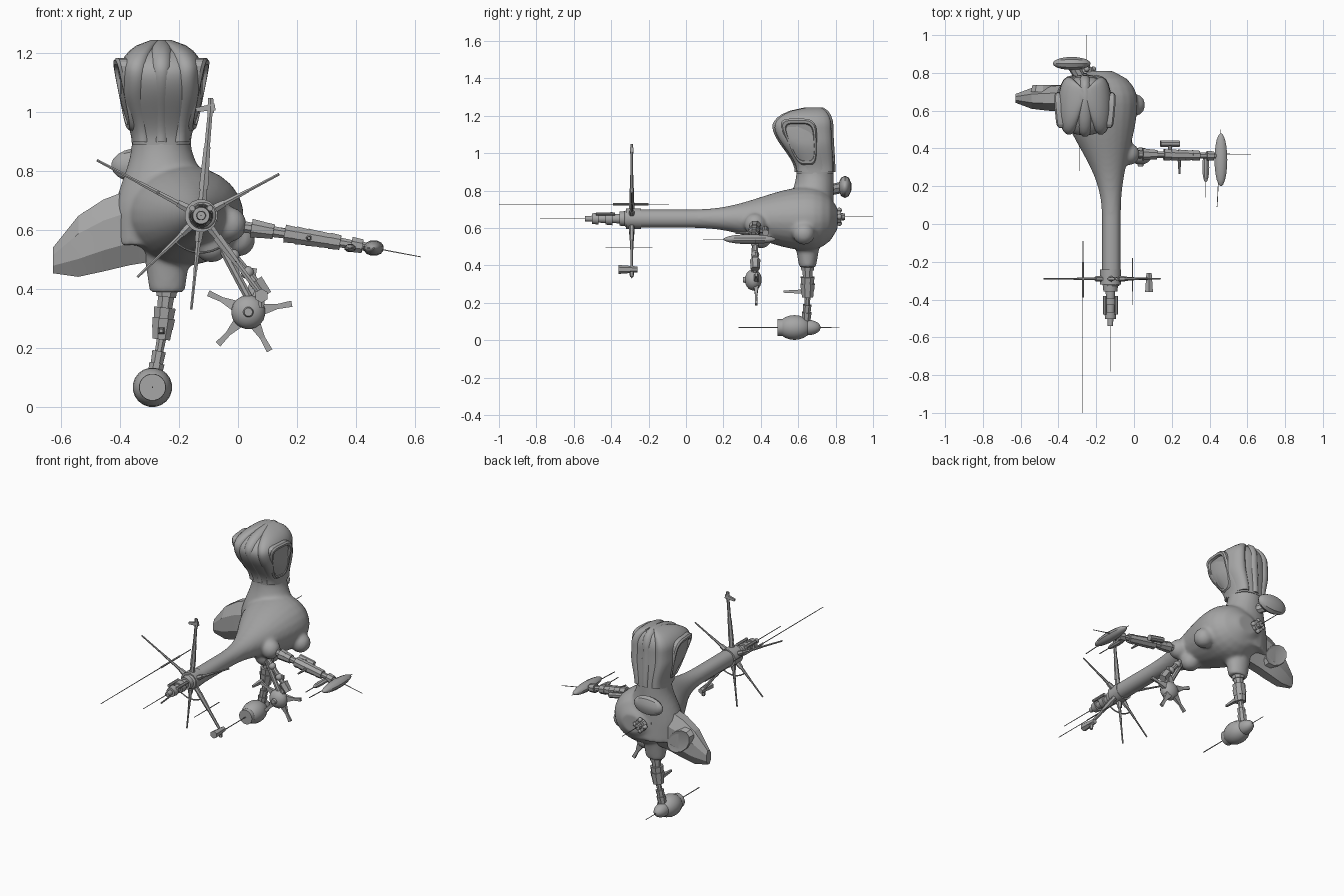
import bpy, bmesh, math
from mathutils import Vector

old = bpy.data.objects.get("Cube")
if old:
    bpy.data.objects.remove(old, do_unlink=True)

grey = bpy.data.materials.new("hull grey")
grey.use_nodes = True
shade = (0.38, 0.38, 0.38, 1)
grey.diffuse_color = shade
grey.node_tree.nodes["Principled BSDF"].inputs["Base Color"].default_value = shade

X, Y, Z = Vector((1, 0, 0)), Vector((0, 1, 0)), Vector((0, 0, 1))


def at(x, y, z):
    return Vector((x, y, z))


def ease(t):
    t = min(max(t, 0), 1)
    return t * t * (3 - 2 * t)


def spread(count, start, end):
    return [start + (end - start) * i / (count - 1) for i in range(count)]


def make(name, bm, angle=35):
    """Turn a bmesh into a named, shaded object."""
    bmesh.ops.recalc_face_normals(bm, faces=bm.faces)
    mesh = bpy.data.meshes.new(name)
    bm.to_mesh(mesh)
    bm.free()
    mesh.materials.append(grey)
    thing = bpy.data.objects.new(name, mesh)
    bpy.context.collection.objects.link(thing)
    bpy.ops.object.select_all(action='DESELECT')
    thing.select_set(True)
    bpy.context.view_layer.objects.active = thing
    bpy.ops.object.shade_smooth_by_angle(angle=math.radians(angle))
    return thing


def loft(bm, rings, u, v, sides=24, power=1.0):
    """Skin elliptical rings (centre, radius u, radius v); power below one makes them boxier."""
    def bend(value):
        return math.copysign(abs(value) ** power, value)

    loops = []
    for centre, a, b in rings:
        turns = [math.tau * (i + 0.5) / sides for i in range(sides)]
        loops.append([bm.verts.new(centre + u * a * bend(math.cos(t)) + v * b * bend(math.sin(t)))
                      for t in turns])
    for low, high in zip(loops, loops[1:]):
        for i in range(sides):
            j = (i + 1) % sides
            bm.faces.new((low[i], low[j], high[j], high[i]))
    bm.faces.new(loops[0])
    bm.faces.new(loops[-1])


def rod(bm, start, end, radius, tip=None, sides=8, flat=1.0):
    """Straight or tapered rod, squashed along y by flat."""
    along = (end - start).normalized()
    across = Y - along * along.y
    across = across.normalized() if across.length > 0.1 else Z
    tip = radius if tip is None else tip
    loft(bm, [(start, radius, radius * flat), (end, tip, tip * flat)],
         along.cross(across), across, sides)


def stack(bm, start, end, *radii, sides=10):
    """Collars of equal length in a row."""
    joints = [start.lerp(end, i / len(radii)) for i in range(len(radii) + 1)]
    for low, high, radius in zip(joints, joints[1:], radii):
        rod(bm, low, high, radius, radius * 0.9, sides)


def egg(bm, centre, axis, half, u, v, a, b, sides=20):
    """Ellipsoid with its poles on axis."""
    turns = spread(11, 0.1, math.pi - 0.1)
    loft(bm, [(centre - axis * half * math.cos(t), a * math.sin(t), b * math.sin(t))
              for t in turns], u, v, sides)


def ball(bm, centre, radius):
    egg(bm, centre, Z, radius, X, Y, radius, radius)


def needle(bm, start, end):
    rod(bm, start, end, 0.003, 0.002, sides=4)


# Main hull: boom, neck, socket and side bumps fused together
bm = bmesh.new()
rings = []
for y in spread(28, -0.33, 0.81):
    swell = ease(y / 0.65) ** 1.5
    end = math.sqrt(1 - (max(0, y - 0.65) / 0.17) ** 2)
    rings.append((at(-0.12 - 0.06 * swell, y, 0.65), (0.05 + 0.15 * swell) * end,
                  (0.05 + 0.12 * swell) * end))
loft(bm, rings, X, Z)
rings = []
for z in spread(12, 0.55, 0.95):
    flare = ease((0.9 - z) / 0.25)
    rings.append((at(-0.26 + 0.02 * flare, 0.69 - 0.03 * flare, z),
                  0.1 + 0.08 * flare, 0.1 + 0.03 * flare))
loft(bm, rings, X, Y)
socket = at(-0.24, 0.65, 0.39)
loft(bm, [(socket, 0.06, 0.045), (socket + Z * 0.2, 0.09, 0.08)], X, Y)
for bump in (at(0, 0.63, 0.57), at(-0.03, 0.37, 0.62), at(-0.09, 0.4, 0.55)):
    ball(bm, bump, 0.06)
hull = make("main_hull", bm)
fuse = hull.modifiers.new("fuse", 'REMESH')
fuse.mode = 'VOXEL'
fuse.voxel_size = 0.01
fuse.use_smooth_shade = True
soften = hull.modifiers.new("soften", 'SMOOTH')
soften.iterations = 8


# Upper head and its rounded vertical lobes
def head_rings(shift=0, share=1, lift=0):
    rings = []
    for t in spread(20, 0, 1):
        dome = math.sqrt(1 - (max(0, t - 0.7) / 0.31) ** 2)
        lean = ease(t * 1.4)
        wide = (0.1 + 0.04 * ease(t * 2)) * dome
        deep = (0.1 + 0.055 * lean) * dome
        centre = at(-0.26 + shift * wide, 0.69 - 0.065 * lean + 0.08 * (1 - dome),
                    0.89 + 0.345 * t + lift)
        rings.append((centre, wide * share, deep + lift - abs(shift) * lift * 2))
    return rings


bm = bmesh.new()
loft(bm, head_rings(), X, Y, 32, 0.8)
make("upper_head", bm, 50)
bm = bmesh.new()
for shift in (-0.6, 0, 0.6):
    loft(bm, head_rings(shift, 0.4, 0.01), X, Y, 20, 0.9)
make("head_lobes", bm, 60)

# Framed, sunken windows on both sides of the head, narrower towards the neck
for name, side in (("head_window_left", X), ("head_window_right", -X)):
    bm = bmesh.new()
    rings = []
    for out, size in ((-0.07, 1), (-0.01, 1), (0, 0.93), (0, 0.82), (-0.012, 0.78)):
        rings.append((at(-0.26, 0.62, 1.06) + side * (0.135 + out), 0.08 * size, 0.125 * size))
    loft(bm, rings, Y + side * 0.12, Z + side * 0.2, 24, 0.5)
    for vert in bm.verts:
        vert.co.y = 0.7 - (0.7 - vert.co.y) * (1 + 2.8 * (vert.co.z - 1.06))
    make(name, bm, 20)

# Faceted side pod with a raised panel on its rear
bm = bmesh.new()
rings = []
for t in spread(6, 0, 0.97):
    fade = math.sqrt(1 - t ** 4)
    rings.append((at(-0.2 - 0.44 * t, 0.665, 0.63 - 0.14 * t * t), 0.075 * fade, 0.14 * fade))
loft(bm, rings, Y, Z, 8)
make("side_pod", bm, 15)
bm = bmesh.new()
panel = at(-0.46, 0.7, 0.58)
loft(bm, [(panel, 0.09, 0.08), (panel + Y * 0.035, 0.08, 0.07), (panel + Y * 0.03, 0.06, 0.05)],
     X - Z * 0.4, Z, 12)
make("pod_panel", bm, 20)

# Rear capsule on its stalk
bm = bmesh.new()
capsule = at(-0.33, 0.85, 0.82)
egg(bm, capsule, X, 0.1, Y, Z, 0.036, 0.06, 10)
rod(bm, at(-0.27, 0.75, 0.8), capsule, 0.03)
make("rear_capsule", bm)

# Rear nozzle ringed by small thrusters
bm = bmesh.new()
nozzle = at(-0.25, 0.76, 0.66)
stack(bm, nozzle, nozzle + Y * 0.09, 0.06, 0.03, 0.04, 0.02)
needle(bm, nozzle, nozzle + Y * 0.24)
for u in (X, -X, Z, -Z):
    ball(bm, nozzle + Y * 0.06 + u * 0.035, 0.014)
make("rear_nozzle", bm)

# Lower leg with a side fin
bm = bmesh.new()
knee = at(-0.26, 0.65, 0.23)
foot = at(-0.29, 0.6, 0.068)
stack(bm, socket + Z * 0.02, knee, 0.04, 0.03, 0.04, 0.042, 0.036, sides=8)
stack(bm, knee, foot + Y * 0.04, 0.017, 0.025, 0.028, 0.022, sides=8)
fin = knee + Z * 0.03
rod(bm, fin, fin - Y * 0.13, 0.018, 0.008, 4)
make("lower_leg", bm, 25)

# Foot bulb with its long needle
bm = bmesh.new()
egg(bm, foot - Y * 0.02, Y, 0.09, X, Z, 0.067, 0.067)
egg(bm, foot + Y * 0.05, Y, 0.07, X, Z, 0.042, 0.042)
rod(bm, foot - Y * 0.11, foot, 0.045, 0.05, 20)
needle(bm, foot - Y * 0.32, foot + Y * 0.22)
make("foot_bulb", bm)

# Side arm with a pod and a fin
bm = bmesh.new()
shoulder, wrist = at(-0.03, 0.37, 0.62), at(0.46, 0.36, 0.54)
stack(bm, shoulder, wrist, 0.045, 0.022, 0.034, 0.03, 0.02, 0.033, 0.033, 0.032, 0.03, 0.03,
      0.018, 0.028, 0.016, sides=8)
elbow = shoulder.lerp(wrist, 0.45)
reach = X * 0.05 - Z * 0.01
rod(bm, elbow + Y * 0.06 - reach, elbow + Y * 0.06 + reach, 0.018)
rod(bm, elbow, elbow + Y * 0.06, 0.012)
rod(bm, elbow + reach, elbow + reach - Y * 0.1, 0.012, 0.005)
make("side_arm", bm, 25)

# Arm blades and needles
bm = bmesh.new()
blade = at(0.46, 0.34, 0.54)
egg(bm, blade, Y, 0.14, X, Z, 0.035, 0.027, 12)
egg(bm, blade - X * 0.08 - Y * 0.04, Y, 0.08, X, Z, 0.02, 0.015, 8)
needle(bm, blade - X * 0.02 - Y * 0.25, blade + Y * 0.16)
needle(bm, blade - X * 0.08 - Y * 0.2, blade - X * 0.08)
needle(bm, blade + Y * 0.03, blade + X * 0.16 + Y * 0.03 - Z * 0.03)
make("arm_blades", bm)

# Lower front arm: two struts and a knuckle
bm = bmesh.new()
root, knuckle, bulb = at(-0.08, 0.37, 0.59), at(0.08, 0.37, 0.4), at(0.035, 0.36, 0.323)
rod(bm, root, knuckle, 0.015)
rod(bm, root, bulb + Z * 0.05, 0.015)
rod(bm, knuckle + Z * 0.03 - X * 0.02, knuckle + X * 0.015 - Z * 0.02, 0.028, 0.024, 6)
rod(bm, knuckle, bulb, 0.018)
for f in (0.4, 0.7):
    ball(bm, root.lerp(knuckle, f), 0.022)
make("front_arm", bm, 25)

# Petalled bulb
bm = bmesh.new()
egg(bm, bulb, Y, 0.045, X, Z, 0.058, 0.058)
rod(bm, bulb - Y * 0.055, bulb, 0.014, 0.03, 16)
for i in range(5):
    turn = math.tau * (i / 5 + 0.03)
    ray = X * math.cos(turn) + Z * math.sin(turn)
    hinge = bulb + Y * 0.015
    rod(bm, hinge + ray * 0.045, hinge + ray * 0.1, 0.028, 0.012, 4, 0.6)
    rod(bm, hinge + ray * 0.1, hinge + ray * 0.15, 0.012, 0.015, 4, 0.6)
make("petal_bulb", bm, 25)

# Docking nose on the boom
bm = bmesh.new()
hub = at(-0.125, -0.29, 0.65)
rod(bm, hub + Y * 0.05, hub - Y * 0.03, 0.056, sides=16)
stack(bm, hub - Y * 0.03, hub - Y * 0.25, 0.042, 0.026, 0.036, 0.024, 0.032, 0.016, sides=16)
needle(bm, hub, hub - Y * 0.49)
for side in (X, -X):
    clamp = hub + side * 0.03 + Z * 0.025 - Y * 0.09
    rod(bm, clamp, clamp - Y * 0.1, 0.01)
make("docking_nose", bm)


# Spokes round the nose: angle, length, thickness, with a partial hoop
def around(angle, radius):
    turn = math.radians(angle)
    return hub + (X * math.cos(turn) + Z * math.sin(turn)) * radius


bm = bmesh.new()
for angle, length, thick in ((152, 0.4, 0.01), (28, 0.3, 0.01), (85, 0.39, 0.018),
                             (224, 0.3, 0.01), (264, 0.32, 0.01), (307, 0.34, 0.018)):
    rod(bm, around(angle, 0.03), around(angle, 0.09), 0.018, 0.013, 6)
    rod(bm, around(angle, 0.09), around(angle, length * 0.6), thick, thick * 0.7, 6, 0.7)
    rod(bm, around(angle, length * 0.6), around(angle, length), thick * 0.6, thick * 0.5, 6, 0.7)
hoop = [around(angle, 0.125) for angle in spread(9, 224, 307)]
for start, end in zip(hoop, hoop[1:]):
    rod(bm, start, end, 0.004)
make("nose_spokes", bm, 25)

# Spoke tips and needles
bm = bmesh.new()
top, low = around(85, 0.37), around(307, 0.34)
rod(bm, top - X * 0.05 - Z * 0.01, top + X * 0.015, 0.01, 0.017, 4, 0.7)
rod(bm, top - Z * 0.02, top + Z * 0.03, 0.013, 0.01, 6, 0.7)
rod(bm, low + Y * 0.03, low - Y * 0.07, 0.016, 0.024, 6)
rod(bm, low, low - Z * 0.04, 0.014, 0.01, 6)
mast, spike = around(152, 0.165), around(307, 0.195)
rod(bm, mast - Y * 0.1, mast + Y * 0.09, 0.006, sides=6)
needle(bm, mast + Y * 0.2, mast - Y * 0.71)
needle(bm, spike + Y * 0.11, spike - Y * 0.14)
make("spoke_tips", bm, 25)
